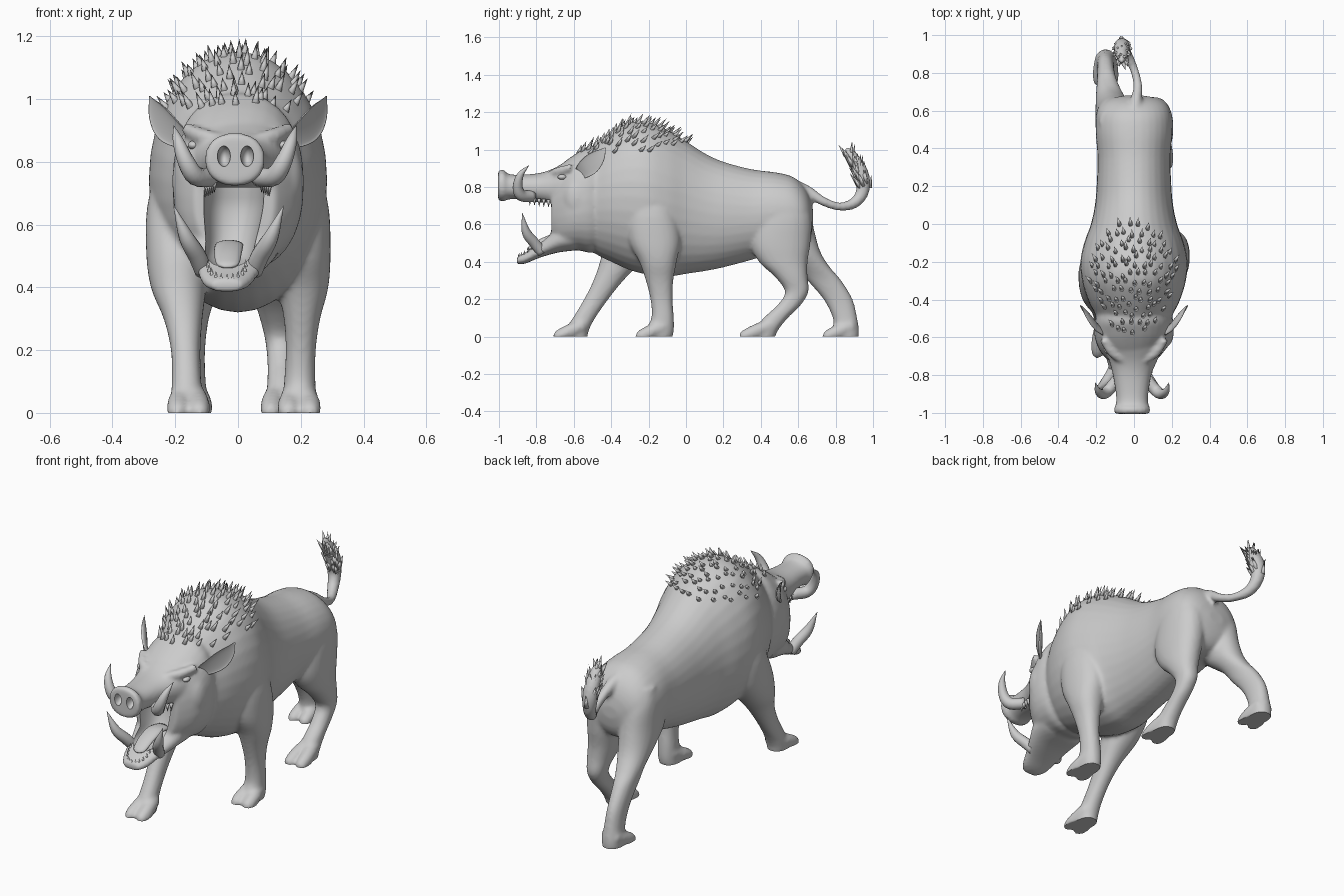
import bpy, bmesh, math, random
from mathutils import Vector
from mathutils.bvhtree import BVHTree

random.seed(4)
if "Cube" in bpy.data.objects:
    bpy.data.objects.remove(bpy.data.objects["Cube"])

hide = bpy.data.materials.new("grey_hide")
hide.use_nodes = True
hide.diffuse_color = (0.6, 0.6, 0.6, 1)
hide.node_tree.nodes["Principled BSDF"].inputs["Base Color"].default_value = (0.6, 0.6, 0.6, 1)


def loft(bm, rings, sides=32, power=2.0, cup=None):
    """Skin rings given as (centre, u, v); cup folds the front half into a hollow."""
    loops = []
    for c, u, v in rings:
        loop = []
        for i in range(sides):
            a = 2 * math.pi * i / sides
            ca, sa = math.cos(a), math.sin(a)
            ca = math.copysign(abs(ca) ** (2 / power), ca)
            sa = math.copysign(abs(sa) ** (2 / power), sa)
            if cup is not None and sa < 0:
                sa *= -cup
            loop.append(bm.verts.new(Vector(c) + Vector(u) * ca + Vector(v) * sa))
        loops.append(loop)
    for a, b in zip(loops, loops[1:]):
        for i in range(sides):
            j = (i + 1) % sides
            bm.faces.new((a[i], a[j], b[j], b[i]))
    bm.faces.new(loops[0])
    bm.faces.new(loops[-1][::-1])


def smooth_path(points, steps=4):
    """Catmull-Rom interpolation of rows of any length."""
    p = [Vector(q) for q in points]
    p = [2 * p[0] - p[1]] + p + [2 * p[-1] - p[-2]]
    out = []
    for a, b, c, d in zip(p, p[1:], p[2:], p[3:]):
        for k in range(steps):
            t = k / steps
            out.append(0.5 * (2 * b + (c - a) * t + (2 * a - 5 * b + 4 * c - d) * t ** 2
                              + (3 * b - a - 3 * c + d) * t ** 3))
    return out + [p[-2]]


def trunk(bm, rows, power=2.0):
    """Rows of (y, bottom, top, half width, x centre) make upright rings."""
    loft(bm, [((x, y, (lo + hi) / 2), (w, 0, 0), (0, 0, (hi - lo) / 2))
              for y, lo, hi, w, x in smooth_path(rows)], power=power)


def limb(bm, rows, power=2.2):
    """Rows of (z, front, back, x centre, half width) make level rings."""
    loft(bm, [((x, (f + b) / 2, z), (w, 0, 0), (0, (b - f) / 2, 0))
              for z, f, b, x, w in smooth_path(rows)], power=power)


def tube(bm, points, side=(1, 0, 0), flat=1.0, sides=14, cup=None):
    """Points of (x, y, z, radius) make a round or flattened tube."""
    path = smooth_path(points)
    rings = []
    for i, q in enumerate(path):
        d = (path[min(i + 1, len(path) - 1)] - path[max(i - 1, 0)]).to_3d().normalized()
        u = Vector(side) - d * d.dot(Vector(side))
        u.normalize()
        r = max(q[3], 0.001)
        rings.append((q.to_3d(), u * r, d.cross(u) * r * flat))
    loft(bm, rings, sides, cup=cup)


def blob(bm, centre, size):
    new = bmesh.ops.create_uvsphere(bm, u_segments=24, v_segments=16, radius=1)["verts"]
    for v in new:
        v.co = Vector(centre) + Vector(a * b for a, b in zip(v.co, size))


def cone(bm, base, direction, length, radius):
    d = Vector(direction).normalized()
    u = d.orthogonal().normalized()
    w = d.cross(u)
    ring = [bm.verts.new(Vector(base) - d * 0.01 + radius * (u * math.cos(a) + w * math.sin(a)))
            for a in (math.tau * i / 6 for i in range(6))]
    tip = bm.verts.new(Vector(base) + d * length)
    for i in range(6):
        bm.faces.new((ring[i], ring[(i + 1) % 6], tip))
    bm.faces.new(ring[::-1])


def finish(bm, name):
    bmesh.ops.recalc_face_normals(bm, faces=bm.faces)
    mesh = bpy.data.meshes.new(name)
    bm.to_mesh(mesh)
    bm.free()
    mesh.materials.append(hide)
    mesh.shade_smooth()
    obj = bpy.data.objects.new(name, mesh)
    bpy.context.scene.collection.objects.link(obj)
    return obj


# Torso, skull, snout and lower jaw
bm = bmesh.new()
trunk(bm, [(-.55, .5, .98, .17, 0), (-.48, .44, 1.03, .205, 0), (-.4, .4, 1.09, .245, 0),
           (-.3, .355, 1.145, .275, 0), (-.2, .33, 1.145, .284, 0), (-.1, .32, 1.105, .264, 0),
           (0, .335, 1.045, .228, 0), (.1, .35, .98, .207, 0), (.2, .37, .935, .198, 0),
           (.35, .41, .895, .193, 0), (.48, .45, .878, .202, 0), (.57, .46, .855, .198, 0),
           (.63, .48, .805, .175, 0), (.665, .53, .74, .125, 0), (.68, .6, .67, .05, 0)], 2.05)
trunk(bm, [(-.42, .5, .97, .17, 0), (-.5, .45, 1.02, .205, 0), (-.57, .46, .99, .208, 0),
           (-.63, .465, .95, .195, -.005), (-.68, .47, .91, .165, -.01),
           (-.72, .5, .87, .13, -.01)], 2.3)
trunk(bm, [(-.58, .7, .97, .165, 0), (-.66, .69, .925, .15, 0), (-.73, .7, .89, .125, -.005),
           (-.8, .72, .872, .102, -.01), (-.9, .735, .865, .086, -.01),
           (-.955, .732, .872, .086, -.01), (-.975, .722, .893, .096, -.01),
           (-1.005, .728, .888, .092, -.01)], 2.2)
trunk(bm, [(-.6, .46, .64, .15, -.01), (-.68, .45, .6, .14, -.015), (-.74, .435, .54, .12, -.02),
           (-.8, .415, .49, .1, -.03), (-.86, .39, .45, .08, -.035),
           (-.905, .385, .425, .05, -.035)], 2.4)
# Brow ridges and cheeks
for s in (-1, 1):
    tube(bm, [(s * .06, -.72, .87, .02), (s * .115, -.68, .882, .026), (s * .165, -.61, .905, .02)])
    blob(bm, (s * .15, -.58, .74), (.06, .08, .12))

# Striding legs
limb(bm, [(-.03, -.22, -.08, .19, .05), (.03, -.22, -.065, .195, .054), (.1, -.185, -.065, .197, .05),
          (.2, -.19, -.072, .2, .048), (.3, -.215, -.068, .204, .058), (.4, -.25, -.05, .207, .081),
          (.52, -.31, -.03, .2, .095), (.68, -.32, -.06, .19, .095), (.85, -.27, -.12, .16, .065)])
limb(bm, [(-.03, -.66, -.53, -.163, .05), (.03, -.65, -.52, -.163, .053), (.1, -.605, -.485, -.164, .047),
          (.2, -.545, -.415, -.167, .047), (.3, -.495, -.335, -.175, .062), (.4, -.46, -.24, -.19, .088),
          (.52, -.43, -.16, -.195, .098), (.68, -.36, -.14, -.19, .096), (.85, -.31, -.18, -.16, .065)])
limb(bm, [(-.03, .33, .47, .14, .05), (.03, .36, .49, .14, .052), (.1, .415, .545, .14, .047),
          (.17, .49, .615, .138, .045), (.24, .53, .655, .135, .05), (.32, .475, .65, .13, .066),
          (.4, .39, .65, .12, .082), (.5, .345, .665, .112, .095), (.64, .37, .67, .105, .1),
          (.75, .43, .63, .1, .08)])
limb(bm, [(-.03, .78, .92, -.15, .05), (.03, .785, .925, -.15, .055), (.1, .785, .915, -.15, .047),
          (.2, .735, .89, -.15, .045), (.3, .65, .83, -.145, .052), (.37, .6, .77, -.135, .066),
          (.45, .5, .72, -.12, .084), (.55, .4, .69, -.11, .095), (.68, .43, .66, -.105, .095),
          (.77, .47, .61, -.1, .08)])
# Cloven toes
for x, y in ((.195, -.19), (-.158, -.63), (.14, .365), (-.15, .81)):
    for s in (-1, 1):
        tube(bm, [(x + s * .018, y + .08, .06, .036), (x + s * .031, y, .025, .038),
                  (x + s * .034, y - .055, .0, .032), (x + s * .033, y - .075, -.01, .015)])
# Tail stalk
tube(bm, [(0, .56, .8, .05), (.01, .65, .775, .032), (.02, .73, .725, .025), (.0, .82, .695, .023),
          (-.04, .9, .715, .03), (-.06, .945, .78, .036), (-.065, .935, .87, .043),
          (-.065, .89, .96, .032), (-.065, .855, 1.01, .01)])
body = finish(bm, "body")

# Mouth cavity and nostrils are carved out of the fused body
bm = bmesh.new()
limb(bm, [(.472, -.84, -.74, -.033, .045), (.5, -.92, -.66, -.03, .072), (.56, -1, -.62, -.022, .086),
          (.65, -1, -.6, -.015, .098), (.718, -1, -.61, -.012, .1)], 2.6)
for s in (-1, 1):
    blob(bm, (-.008 + s * .037, -1.01, .818), (.021, .045, .033))
cutter = finish(bm, "mouth_cutter")
cutter.hide_render = True
remesh = body.modifiers.new("fuse", 'REMESH')
remesh.mode = 'VOXEL'
remesh.voxel_size = .01
soften = body.modifiers.new("soften", 'SMOOTH')
soften.factor, soften.iterations = .5, 8
carve = body.modifiers.new("carve", 'BOOLEAN')
carve.object, carve.solver = cutter, 'EXACT'
deps = bpy.context.evaluated_depsgraph_get()
fused = bpy.data.meshes.new_from_object(body.evaluated_get(deps))
body.modifiers.clear()
body.data = fused
bpy.data.objects.remove(cutter)
for v in fused.vertices:
    v.co.z = max(v.co.z, 0)
fused.materials.clear()
fused.materials.append(hide)
bpy.context.view_layer.objects.active = body
body.select_set(True)
bpy.ops.object.shade_smooth_by_angle(angle=math.radians(50))

# Ears, eyes and tusks
for s, label in ((1, "left"), (-1, "right")):
    bm = bmesh.new()
    tube(bm, [(s * .17, -.575, .87, .032), (s * .21, -.545, .895, .048), (s * .245, -.505, .925, .054),
              (s * .27, -.465, .965, .038), (s * .283, -.43, 1.01, .002)],
         side=(s * .3, .55, -.75), flat=.5 * s, sides=20, cup=.25)
    finish(bm, label + "_ear")
    bm = bmesh.new()
    blob(bm, (s * .142, -.662, .853), (.018, .024, .014))
    finish(bm, label + "_eye")
    bm = bmesh.new()
    tube(bm, [(s * .075 - .01, -.82, .75, .03), (s * .125 - .01, -.88, .755, .031),
              (s * .155 - .01, -.9, .8, .027), (s * .18 - .01, -.885, .865, .018),
              (s * .195 - .01, -.84, .915, .001)])
    finish(bm, label + "_upper_tusk")
    bm = bmesh.new()
    tube(bm, [(s * .08 - .03, -.77, .45, .028), (s * .1 - .03, -.81, .5, .029),
              (s * .135 - .03, -.855, .56, .024), (s * .175 - .03, -.875, .66, .001)])
    finish(bm, label + "_lower_tusk")

# Tongue
bm = bmesh.new()
tube(bm, [(-.025, -.63, .53, .04), (-.028, -.7, .535, .045), (-.032, -.77, .51, .044),
          (-.033, -.83, .475, .036), (-.033, -.85, .465, .012)], flat=.35)
finish(bm, "tongue")

# Teeth along both jaws
bm = bmesh.new()
for i in range(11):
    a = math.pi * i / 10
    cone(bm, (-.035 + .06 * math.cos(a), -.82 - .075 * math.sin(a), .465 - .045 * math.sin(a)),
         (0, 0, 1), .025, .009)
for s in (-1, 1):
    for i in range(6):
        cone(bm, (s * (.105 - .006 * i), -.71 - .025 * i, .72 + .003 * i), (0, 0, -1), .035, .011)
finish(bm, "teeth")

# Bristles on the hump, rooted on the hide and swept back
tree = BVHTree.FromPolygons([v.co for v in fused.vertices], [p.vertices for p in fused.polygons])
bm = bmesh.new()
for row in range(14):
    for col in range(-5, 6):
        x = (col + .5 * (row % 2)) * .046 + random.uniform(-.012, .012)
        y = -.56 + row * .042 + random.uniform(-.014, .014)
        point, normal, _, _ = tree.ray_cast(Vector((x, y, 2)), Vector((0, 0, -1)))
        if point and point.z > .965 and (x / .245) ** 2 + ((y + .28) / .3) ** 2 < 1:
            cone(bm, point, normal * .8 + Vector((0, .8, .5)), random.uniform(.035, .06), .014)
finish(bm, "back_bristles")

# Hair tuft on the tail
bm = bmesh.new()
for i in range(50):
    t, a = random.random(), random.uniform(0, math.tau)
    out = Vector((math.cos(a), math.sin(a), 0))
    root = Vector((-.065, .95 - .085 * t ** 1.5, .8 + .18 * t)) + out * (.034 - .014 * t)
    cone(bm, root, out * .45 + Vector((0, -.3, 1)), .062, .014)
finish(bm, "tail_tuft")
